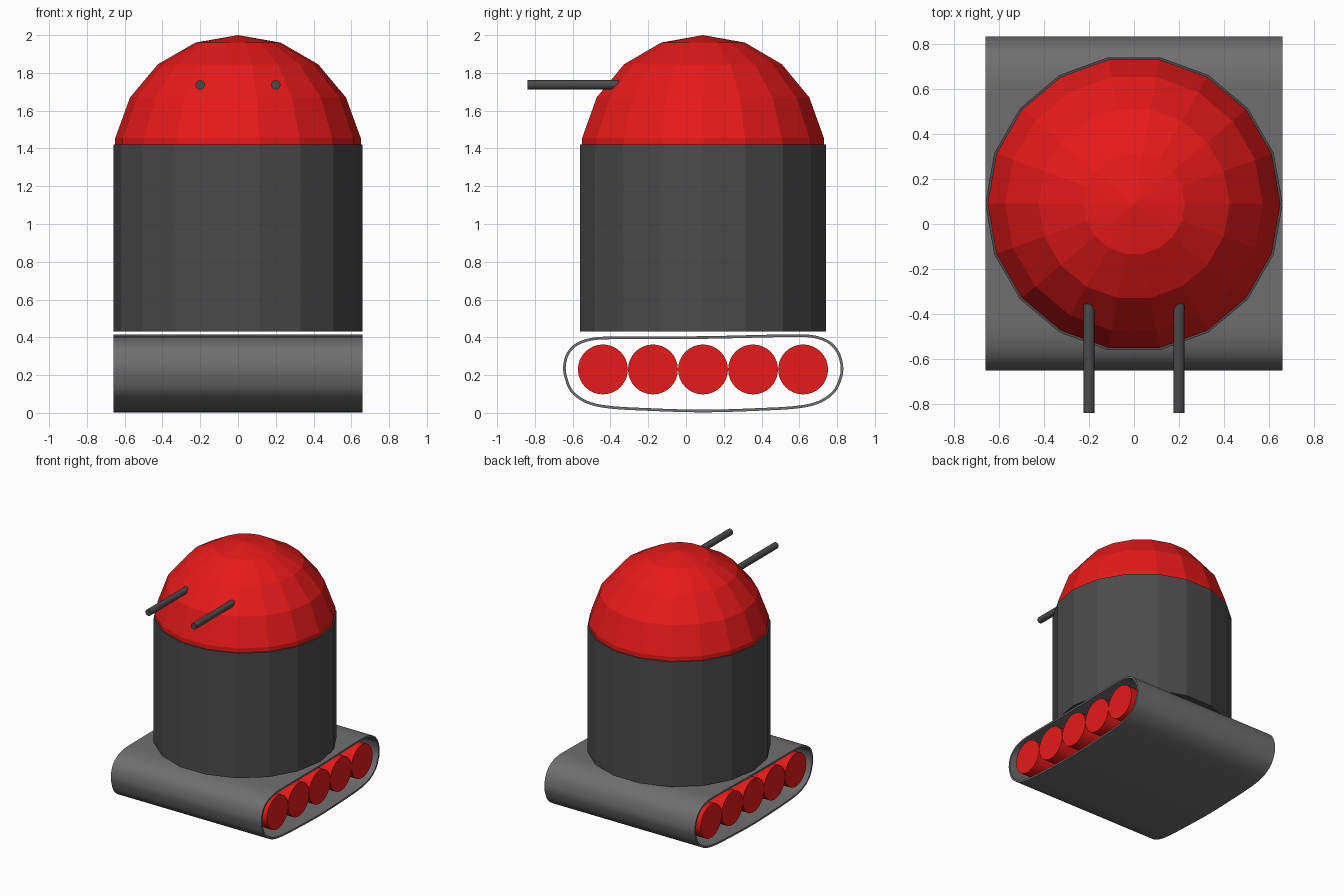
import bpy, bmesh, math
from mathutils import Vector, Matrix

if "Cube" in bpy.data.objects:
    bpy.data.objects.remove(bpy.data.objects["Cube"])

CY = 0.09          # y centre of body, dome and track
R = 0.66           # body radius and track half width


def material(name, rgb):
    m = bpy.data.materials.new(name)
    m.diffuse_color = (*rgb, 1)
    m.use_nodes = True
    m.node_tree.nodes["Principled BSDF"].inputs["Base Color"].default_value = m.diffuse_color
    return m


RED = material("red", (0.8, 0.01, 0.01))
DARK = material("dark_grey", (0.07, 0.07, 0.07))
GREY = material("track_grey", (0.16, 0.16, 0.16))


def finish(name, bm, mat, smooth=False):
    bmesh.ops.recalc_face_normals(bm, faces=bm.faces)
    me = bpy.data.meshes.new(name)
    bm.to_mesh(me)
    bm.free()
    me.materials.append(mat)
    ob = bpy.data.objects.new(name, me)
    bpy.context.collection.objects.link(ob)
    if smooth:
        bpy.ops.object.select_all(action='DESELECT')
        bpy.context.view_layer.objects.active = ob
        ob.select_set(True)
        bpy.ops.object.shade_smooth_by_angle(angle=math.radians(35))
    return ob


def lathe(name, profile, sides, mat):
    """Spin an (r, z) profile round the body axis, capping both ends."""
    bm = bmesh.new()
    rings = []
    for r, z in profile:
        rings.append([bm.verts.new((r * math.cos(a), CY + r * math.sin(a), z))
                      for a in (math.tau * i / sides for i in range(sides))])
    for a, b in zip(rings, rings[1:]):
        for i in range(sides):
            j = (i + 1) % sides
            bm.faces.new((a[i], a[j], b[j], b[i]))
    bm.faces.new(rings[0])
    bm.faces.new(rings[-1])
    bmesh.ops.remove_doubles(bm, verts=bm.verts, dist=1e-5)
    return finish(name, bm, mat)


def rod(name, start, end, radius, sides, mat, smooth=False):
    a, b = Vector(start), Vector(end)
    rot = (b - a).to_track_quat('Z', 'Y').to_matrix().to_4x4()
    bm = bmesh.new()
    bmesh.ops.create_cone(bm, cap_ends=True, segments=sides, radius1=radius,
                          radius2=radius, depth=(b - a).length,
                          matrix=Matrix.Translation((a + b) / 2) @ rot)
    return finish(name, bm, mat, smooth)


# Body drum and faceted dome
lathe("body", [(R, 0.43), (R, 1.42)], 18, DARK)
dome = [(R * math.sin(math.radians(t)), 1.34 + R * math.cos(math.radians(t)))
        for t in (100, 80, 60, 40, 20)]
lathe("dome", dome + [(1e-6, 2.0)], 18, RED)

# Twin barrels
for side, x in (("left", -0.2), ("right", 0.2)):
    rod(side + "_barrel", (x, -0.2, 1.737), (x, -0.84, 1.737), 0.025, 16, DARK)

# Track rollers
for i in range(5):
    y = CY + (i - 2) * 0.265
    rod(f"roller_{i + 1}", (-0.655, y, 0.23), (0.655, y, 0.23), 0.132, 32, RED, True)

# Track belt: smooth closed loop in the yz plane, extruded across x
loop = [(0.09, 0.003), (0.40, 0.012), (0.60, 0.025), (0.71, 0.052),
        (0.79, 0.11), (0.827, 0.19), (0.832, 0.25), (0.81, 0.325),
        (0.76, 0.38), (0.68, 0.41), (0.57, 0.416), (0.09, 0.406),
        (-0.40, 0.404), (-0.50, 0.397), (-0.58, 0.37), (-0.63, 0.32),
        (-0.65, 0.25), (-0.644, 0.19), (-0.61, 0.11), (-0.53, 0.052),
        (-0.42, 0.025), (-0.22, 0.012)]
pts = [Vector(p) for p in loop]
n, steps = len(pts), 5
path = []
for i in range(n):
    p0, p1, p2, p3 = (pts[(i + k) % n] for k in (-1, 0, 1, 2))
    d = (p2 - p1).length
    m1 = (p2 - p0) * d / ((p2 - p1).length + (p1 - p0).length)
    m2 = (p3 - p1) * d / ((p3 - p2).length + (p2 - p1).length)
    for s in range(steps):
        t = s / steps
        path.append(p1 * (2*t**3 - 3*t**2 + 1) + m1 * (t**3 - 2*t**2 + t)
                    + p2 * (3*t**2 - 2*t**3) + m2 * (t**3 - t**2))

# Inner loop is the outer one offset inwards by the belt thickness
inner = []
for i, p in enumerate(path):
    tan = (path[(i + 1) % len(path)] - path[i - 1]).normalized()
    inner.append(p + Vector((-tan.y, tan.x)) * 0.014)

bm = bmesh.new()
edges = [[bm.verts.new((x, p.x, p.y)) for p in line]
         for x, line in ((-R, path), (R, path), (R, inner), (-R, inner))]
for k in range(4):
    a, b = edges[k], edges[(k + 1) % 4]
    for i in range(len(path)):
        j = (i + 1) % len(path)
        bm.faces.new((a[i], a[j], b[j], b[i]))
finish("track_belt", bm, GREY, True)
